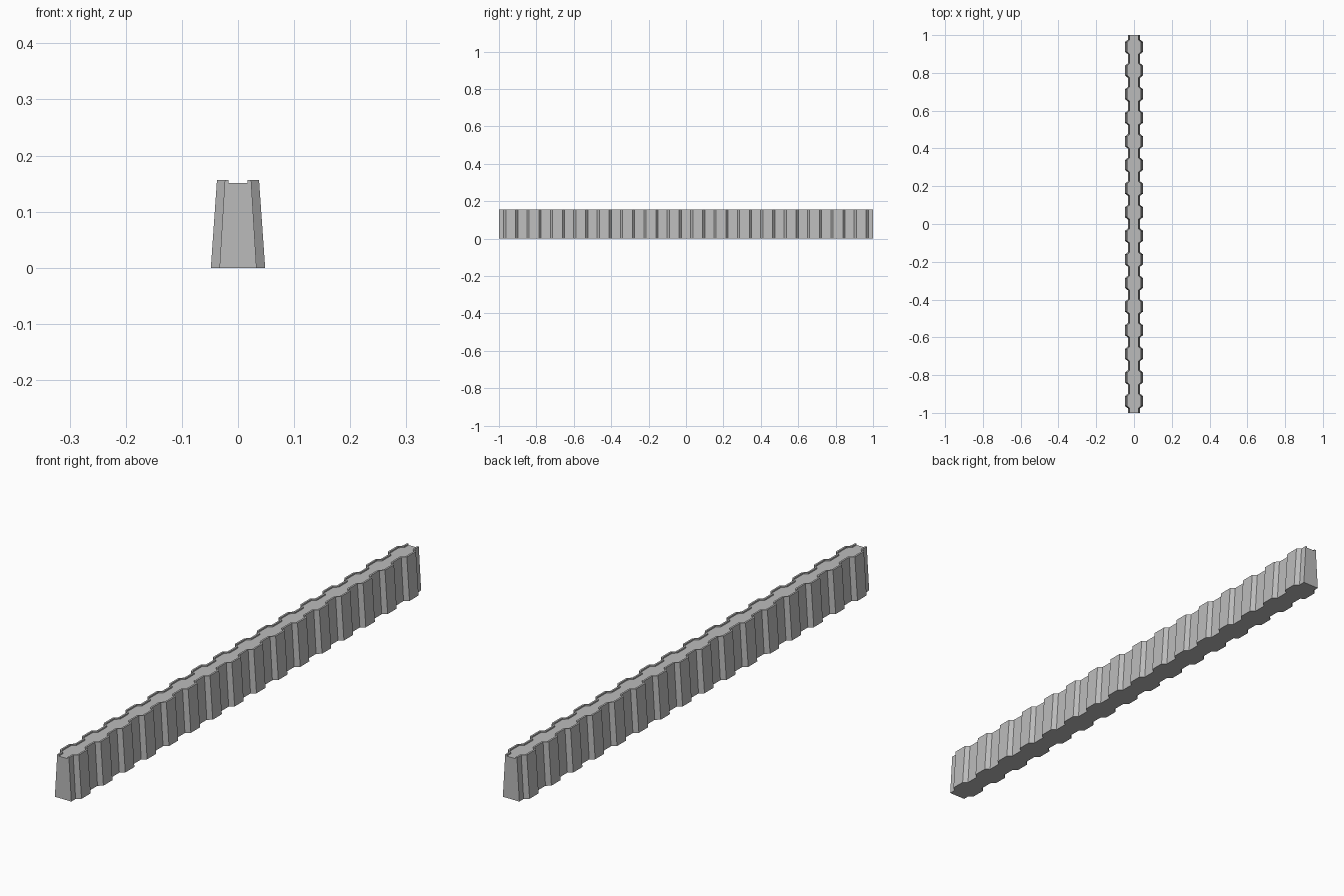
import bpy
import bmesh

cube = bpy.data.objects.get("Cube")
if cube:
    bpy.data.objects.remove(cube, do_unlink=True)

HEIGHT, FLOOR = 0.156, 0.151    # rim top and channel floor
BAYS, PITCH = 16, 0.125         # repeated ribs along the wall
RIB = 0.014                     # how far ribs stand out
RIB_HALF, RIB_BASE = 0.026, 0.038

# Concrete material
concrete = bpy.data.materials.new("concrete_grey")
concrete.use_nodes = True
grey = (0.5, 0.5, 0.5, 1)
concrete.diffuse_color = grey
concrete.node_tree.nodes["Principled BSDF"].inputs["Base Color"].default_value = grey


def section(bm, y, out):
    """Tapered cross-section with a shallow channel between two rims."""
    half = [(0.033 + out * 1.1, 0), (0.0235 + out, HEIGHT),
            (0.017 + out, HEIGHT), (0.017 + out, FLOOR)]
    ring = half + [(-x, z) for x, z in reversed(half)]
    return [bm.verts.new((x, y, z)) for x, z in ring]


# Stations along the length: each bay rises to a rib and falls again
stations = [(-1, 0)]
for i in range(BAYS):
    mid = -1 + PITCH * (i + 0.5)
    stations += [(mid - RIB_BASE, 0), (mid - RIB_HALF, RIB),
                 (mid + RIB_HALF, RIB), (mid + RIB_BASE, 0)]
stations.append((1, 0))

# Loft the wall and cap both ends
bm = bmesh.new()
rings = [section(bm, y, out) for y, out in stations]
for a, b in zip(rings, rings[1:]):
    for j in range(len(a)):
        k = (j + 1) % len(a)
        bm.faces.new((a[j], a[k], b[k], b[j]))
bm.faces.new(rings[0])
bm.faces.new(rings[-1])
bmesh.ops.recalc_face_normals(bm, faces=bm.faces)

mesh = bpy.data.meshes.new("ribbed_wall")
bm.to_mesh(mesh)
bm.free()
mesh.materials.append(concrete)
wall = bpy.data.objects.new("ribbed_wall", mesh)
bpy.context.collection.objects.link(wall)
